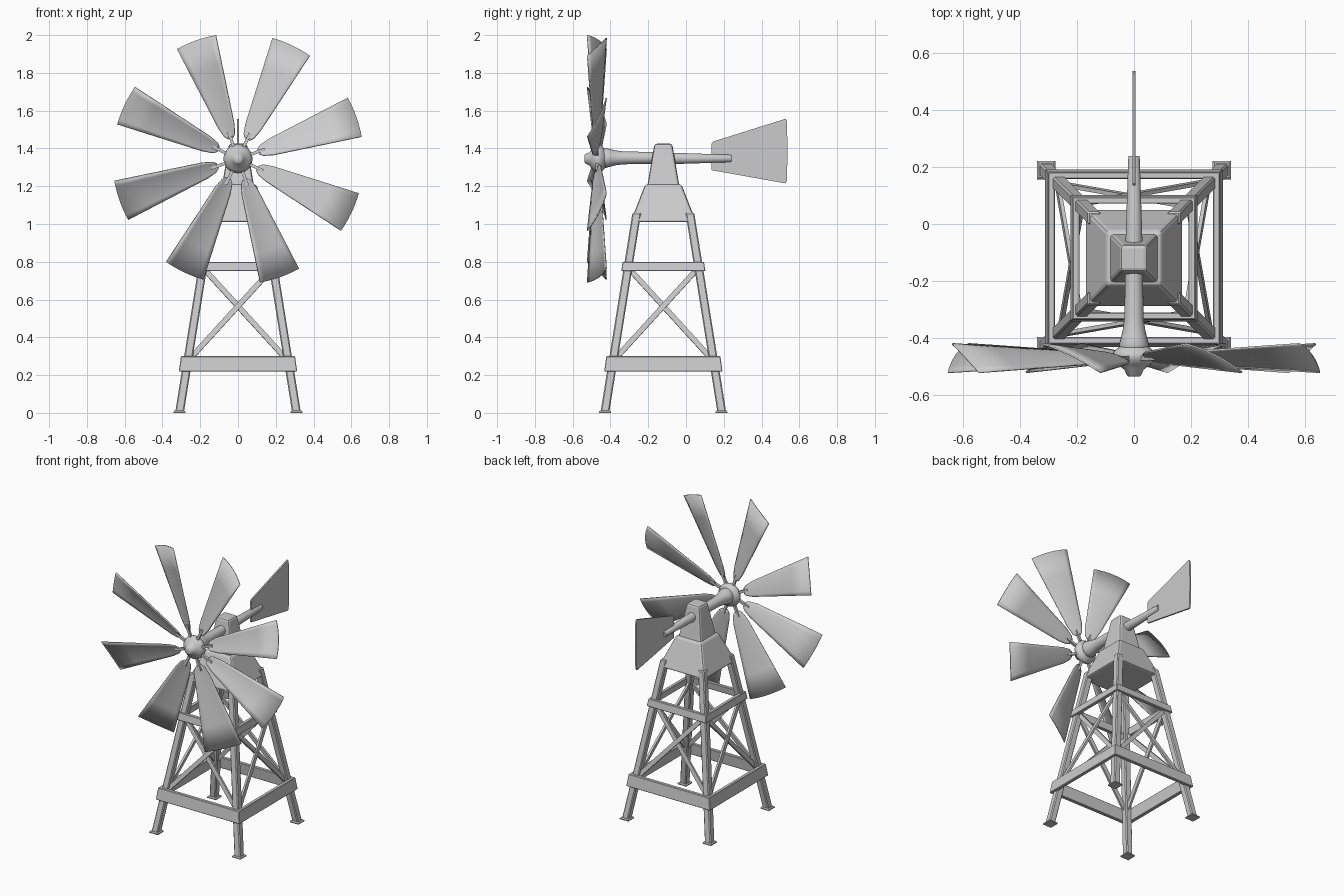
import bpy, bmesh, math
from mathutils import Vector

if "Cube" in bpy.data.objects:
    bpy.data.objects.remove(bpy.data.objects["Cube"])

CY = -0.12      # tower centre in y
HUB = Vector((0, -0.472, 1.345))

grey = bpy.data.materials.new("plain_grey")
grey.diffuse_color = (0.6, 0.6, 0.6, 1)
grey.use_nodes = True
grey.node_tree.nodes["Principled BSDF"].inputs["Base Color"].default_value = grey.diffuse_color


def make(name, verts, faces, smooth=False, bevel=0, segments=1):
    me = bpy.data.meshes.new(name)
    me.from_pydata(verts, [], faces)
    bm = bmesh.new()
    bm.from_mesh(me)
    bmesh.ops.recalc_face_normals(bm, faces=bm.faces)
    bm.to_mesh(me)
    bm.free()
    if smooth:
        me.shade_smooth()
        me.set_sharp_from_angle(angle=math.radians(40))
    me.materials.append(grey)
    ob = bpy.data.objects.new(name, me)
    bpy.context.collection.objects.link(ob)
    if bevel:
        m = ob.modifiers.new("bevel", 'BEVEL')
        m.width, m.segments = bevel, segments
    return ob


def loft(name, loops, closed=False, **kw):
    """Skin a list of equal loops; cap the ends, or join last to first."""
    n, k = len(loops[0]), len(loops)
    faces = [(i * n + j, i * n + (j + 1) % n,
              (i + 1) % k * n + (j + 1) % n, (i + 1) % k * n + j)
             for i in range(k if closed else k - 1) for j in range(n)]
    if not closed:
        faces += [tuple(range(n)), tuple(range((k - 1) * n, k * n))]
    return make(name, [v for l in loops for v in l], faces, **kw)


def square(x, y, z, h):
    return [(x + a * h, y + b * h, z) for a, b in ((-1, -1), (1, -1), (1, 1), (-1, 1))]


def lathe(name, profile, centre_z, n=24):
    """Turned part along y from (y, radius) points."""
    return loft(name, [[(r * math.cos(2 * math.pi * i / n), y,
                         centre_z + r * math.sin(2 * math.pi * i / n))
                        for i in range(n)] for y, r in profile], smooth=True)


def bar(name, a, b, side, w, t, **kw):
    """Rectangular bar from a to b; side is the thickness direction."""
    a, b = Vector(a), Vector(b)
    d = (b - a).normalized()
    u = d.cross(side).normalized()
    v = d.cross(u)
    return loft(name, [[p + u * i * w / 2 + v * j * t / 2
                        for i, j in ((-1, -1), (1, -1), (1, 1), (-1, 1))] for p in (a, b)], **kw)


def reach(z):
    """Leg centre distance from the tower axis at height z."""
    return 0.31 - 0.16 * z


# splayed legs and foot plates
for sx in (-1, 1):
    for sy in (-1, 1):
        tag = ("front" if sy < 0 else "back") + ("_left" if sx < 0 else "_right")
        loft(tag + "_leg", [square(sx * reach(z), CY + sy * reach(z), z, 0.023)
                            for z in (0.004, 1.06)], bevel=0.006)
        loft(tag + "_foot", [square(sx * 0.309, CY + sy * 0.309, z, h)
                             for z, h in ((0, 0.032), (0.006, 0.032), (0.012, 0.026))])

# board rings around the legs
for name, z0, z1, o0, o1, t in (("lower_ring", 0.22, 0.30, 0.313, 0.302, 0.024),
                                ("upper_ring", 0.75, 0.80, 0.223, 0.215, 0.024)):
    loft(name, [square(0, CY, z, h) for z, h in
                ((z0, o0), (z1, o1), (z1, o1 - t), (z0, o0 - t))], closed=True, bevel=0.003)

# crossed braces on four sides
for k, side in enumerate(("front", "right", "back", "left")):
    c, s = round(math.cos(k * math.pi / 2)), round(math.sin(k * math.pi / 2))
    for sg in (-1, 1):
        ends = []
        for z, e in ((0.28, -sg), (0.765, sg)):
            x, y = e * (reach(z) - 0.005), -reach(z) - sg * 0.004
            ends.append((c * x - s * y, CY + s * x + c * y, z))
        bar(side + "_brace", ends[0], ends[1], Vector((s, -c, 0.16)), 0.028, 0.014)

# tapered cap and gear housing
loft("tower_cap", [square(0, CY, z, h) for z, h in ((1.01, 0.174), (1.21, 0.096))],
     bevel=0.013, segments=2)
loft("gear_housing", [square(0, CY, z, h) for z, h in ((1.195, 0.086), (1.425, 0.047))],
     bevel=0.013, segments=2)

# shaft, boom and hub
lathe("rotor_shaft", [(-0.435, 0.05), (-0.425, 0.053), (-0.40, 0.046), (-0.37, 0.039),
                      (-0.33, 0.034), (-0.12, 0.03)], 1.35)
lathe("tail_boom", [(-0.12, 0.03), (-0.04, 0.029), (0.235, 0.02), (0.24, 0.018)], 1.347)
lathe("hub", [(-0.537, 0.018), (-0.533, 0.025), (-0.512, 0.034), (-0.495, 0.058), (-0.48, 0.072),
              (-0.465, 0.077), (-0.45, 0.073), (-0.43, 0.05)], HUB.z)

# tail vane
outline = [(0.135, 1.285), (0.527, 1.215), (0.534, 1.23), (0.538, 1.385),
           (0.534, 1.545), (0.527, 1.557), (0.145, 1.437), (0.135, 1.425)]
loft("tail_vane", [[(x, y, z) for y, z in outline] for x in (-0.005, 0.005)])

# eight pitched, slightly cupped blades on short spokes
rows = [(0.115, 0.014), (0.135, 0.029), (0.19, 0.044), (0.35, 0.066), (0.51, 0.088), (0.665, 0.109)]
cols = [i / 4 - 1 for i in range(9)]
n = len(cols)
for k in range(8):
    th = math.radians(19.6 + 45 * k)
    rad = Vector((math.cos(th), 0, math.sin(th)))
    tan = Vector((-math.sin(th), 0, math.cos(th)))
    verts = []
    for r, hw in rows:
        for s in cols:
            a = math.asin(hw / r) * s
            v = r * math.sin(a)
            y = v * 0.46 + 0.1 * hw * (1 - s * s)
            verts.append(HUB + rad * r * math.cos(a) + tan * v + Vector((0, y, 0)))
    faces = [(i * n + j, i * n + j + 1, (i + 1) * n + j + 1, (i + 1) * n + j)
             for i in range(len(rows) - 1) for j in range(n - 1)]
    blade = make(f"blade_{k + 1}", verts, faces, smooth=True)
    m = blade.modifiers.new("thickness", 'SOLIDIFY')
    m.thickness, m.offset = 0.006, 0
    bar(f"spoke_{k + 1}", HUB + rad * 0.05, HUB + rad * 0.15, Vector((0, 1, 0)), 0.016, 0.016)
